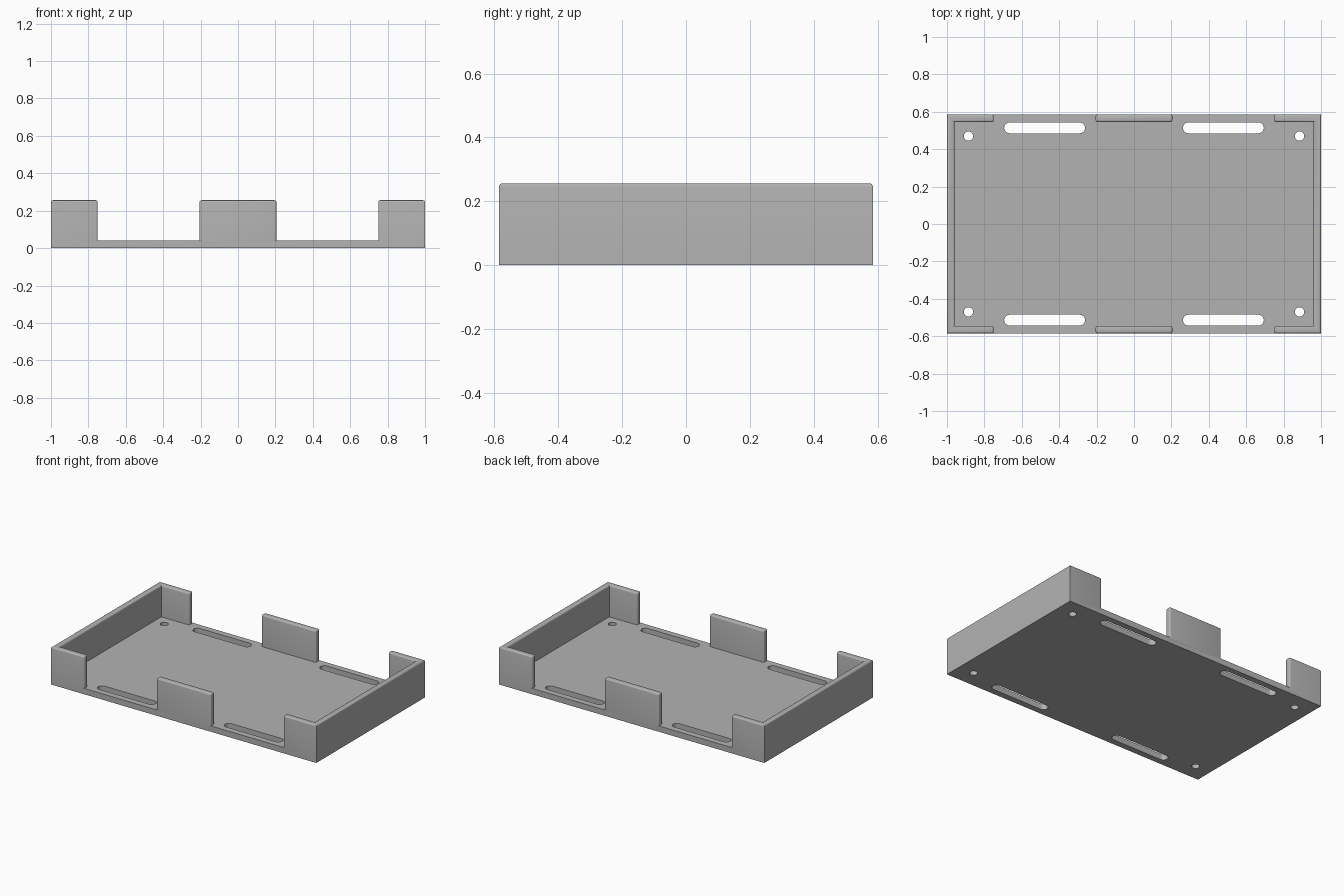
import bpy, bmesh, math

cube = bpy.data.objects.get("Cube")
if cube:
    bpy.data.objects.remove(cube, do_unlink=True)

HALF_X, HALF_Y = 1.0, 0.585
FLOOR, HEIGHT, WALL = 0.04, 0.256, 0.04
FILLET = 0.01

grey = bpy.data.materials.new("plain grey")
grey.use_nodes = True
colour = (0.45, 0.45, 0.45, 1)
grey.diffuse_color = colour
grey.node_tree.nodes["Principled BSDF"].inputs["Base Color"].default_value = colour


def prism(name, outline, z0, z1, rounded=None):
    """Extrude an outline; fillet the top rim and the edges chosen by rounded."""
    bm = bmesh.new()
    face = bm.faces.new([bm.verts.new((x, y, z0)) for x, y in outline])
    top = bmesh.ops.extrude_face_region(bm, geom=[face])["geom"]
    for v in top:
        if isinstance(v, bmesh.types.BMVert):
            v.co.z = z1
    bmesh.ops.recalc_face_normals(bm, faces=bm.faces)
    if rounded:
        edges = [e for e in bm.edges
                 if all(v.co.z > z1 - 1e-4 for v in e.verts)
                 or (abs(e.verts[0].co.z - e.verts[1].co.z) > 0.1
                     and rounded(e.verts[0].co))]
        bmesh.ops.bevel(bm, geom=edges, offset=FILLET, segments=4,
                        profile=0.5, affect='EDGES')
    mesh = bpy.data.meshes.new(name)
    bm.to_mesh(mesh)
    bm.free()
    mesh.materials.append(grey)
    obj = bpy.data.objects.new(name, mesh)
    bpy.context.collection.objects.link(obj)
    return obj


def rectangle(x0, x1, y0, y1):
    return [(x0, y0), (x1, y0), (x1, y1), (x0, y1)]


def stadium(cx, cy, half_len, r, n=12):
    """Rounded slot outline; half_len zero gives a circle."""
    pts = []
    for side in (1, -1):
        for i in range(n + (1 if half_len else 0)):
            a = side * math.pi / 2 * 1.0 - math.pi * i / n
            pts.append((cx + side * half_len + r * math.cos(a), cy + r * math.sin(a)))
    return pts


def combine(target, other, operation):
    mod = target.modifiers.new(operation.lower(), 'BOOLEAN')
    mod.operation, mod.object, mod.solver = operation, other, 'EXACT'
    bpy.context.view_layer.objects.active = target
    bpy.ops.object.modifier_apply(modifier=mod.name)
    bpy.data.objects.remove(other, do_unlink=True)


# Floor plate
tray = prism("tray", rectangle(-HALF_X, HALF_X, -HALF_Y, HALF_Y), 0, FLOOR)

# End walls that return around the corners
inner_x, inner_y, lip = HALF_X - WALL, HALF_Y - WALL, 0.75
for s in (1, -1):
    outline = [(s * x, y) for x, y in (
        (lip, -HALF_Y), (HALF_X, -HALF_Y), (HALF_X, HALF_Y), (lip, HALF_Y),
        (lip, inner_y), (inner_x, inner_y), (inner_x, -inner_y), (lip, -inner_y))]
    wall = prism("end_wall", outline, FLOOR, HEIGHT, lambda c: abs(c.x) < lip + 0.01)
    combine(tray, wall, 'UNION')

# Middle side tabs
for s in (1, -1):
    y0, y1 = sorted((s * inner_y, s * HALF_Y))
    tab = prism("side_tab", rectangle(-0.205, 0.205, y0, y1), FLOOR, HEIGHT, lambda c: True)
    combine(tray, tab, 'UNION')

# Strap slots and screw holes through the floor
for sx in (1, -1):
    for sy in (1, -1):
        for outline in (stadium(sx * 0.478, sy * 0.514, 0.187, 0.029),
                        stadium(sx * 0.885, sy * 0.47, 0, 0.025)):
            combine(tray, prism("cutter", outline, -0.1, FLOOR + 0.05), 'DIFFERENCE')

# Merge coplanar faces and shade the fillets smooth
bm = bmesh.new()
bm.from_mesh(tray.data)
bmesh.ops.remove_doubles(bm, verts=bm.verts, dist=1e-5)
bmesh.ops.dissolve_limit(bm, angle_limit=math.radians(0.5), verts=bm.verts, edges=bm.edges)
bm.to_mesh(tray.data)
bm.free()
bpy.ops.object.select_all(action='DESELECT')
tray.select_set(True)
bpy.context.view_layer.objects.active = tray
bpy.ops.object.shade_smooth_by_angle(angle=math.radians(35))
